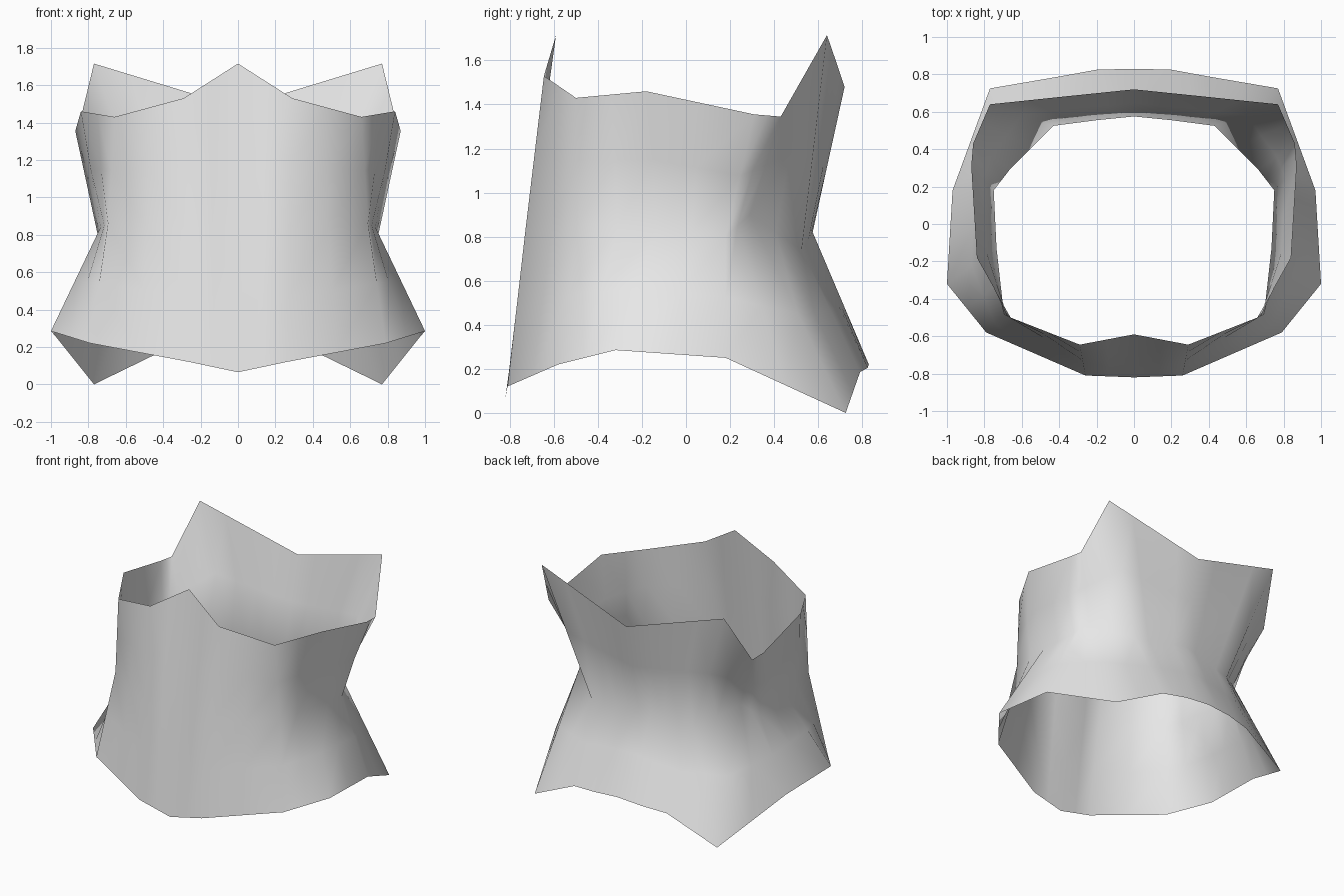
import bpy
import bmesh

if "Cube" in bpy.data.objects:
    bpy.data.objects.remove(bpy.data.objects["Cube"])

# Right half of each ring, from front centre round to back centre
hem = [(0, -.82, .065), (.26, -.81, .12), (.79, -.58, .22), (1, -.32, .285), (.97, .18, .25),
       (.77, .725, 0), (.39, .79, .185), (.2, .825, .205), (0, .83, .22)]
waist = [(0, -.715, .82), (.275, -.73, .82), (.695, -.485, .86), (.735, -.13, .84), (.75, .18, .8),
         (.665, .29, .9), (.43, .525, .74), (.2, .555, .78), (0, .575, .82)]
rim = [(0, -.59, 1.715), (.29, -.645, 1.53), (.66, -.5, 1.43), (.84, -.18, 1.46), (.87, .31, 1.355),
       (.86, .43, 1.345), (.77, .64, 1.715), (.36, .683, 1.59), (0, .72, 1.48)]

# Fabric shell: loft the three rings into an open sheet
bm = bmesh.new()
rings = [[bm.verts.new(p) for p in ring] for ring in (hem, waist, rim)]
for low, high in zip(rings, rings[1:]):
    for i in range(len(low) - 1):
        bm.faces.new((low[i], low[i + 1], high[i + 1], high[i]))
bmesh.ops.subdivide_edges(bm, edges=bm.edges[:], cuts=1, use_grid_fill=True)
for face in bm.faces:
    face.smooth = True

mesh = bpy.data.meshes.new("fabric_shell")
bm.to_mesh(mesh)
bm.free()
shell = bpy.data.objects.new("fabric_shell", mesh)
bpy.context.collection.objects.link(shell)

# Left half by mirroring
mirror = shell.modifiers.new("left_half", 'MIRROR')
mirror.use_axis[0] = True
mirror.use_clip = True
mirror.merge_threshold = 0.001

# Plain light grey
grey = bpy.data.materials.new("light grey")
grey.diffuse_color = (.8, .8, .8, 1)
grey.use_nodes = True
grey.node_tree.nodes["Principled BSDF"].inputs["Base Color"].default_value = grey.diffuse_color
mesh.materials.append(grey)
